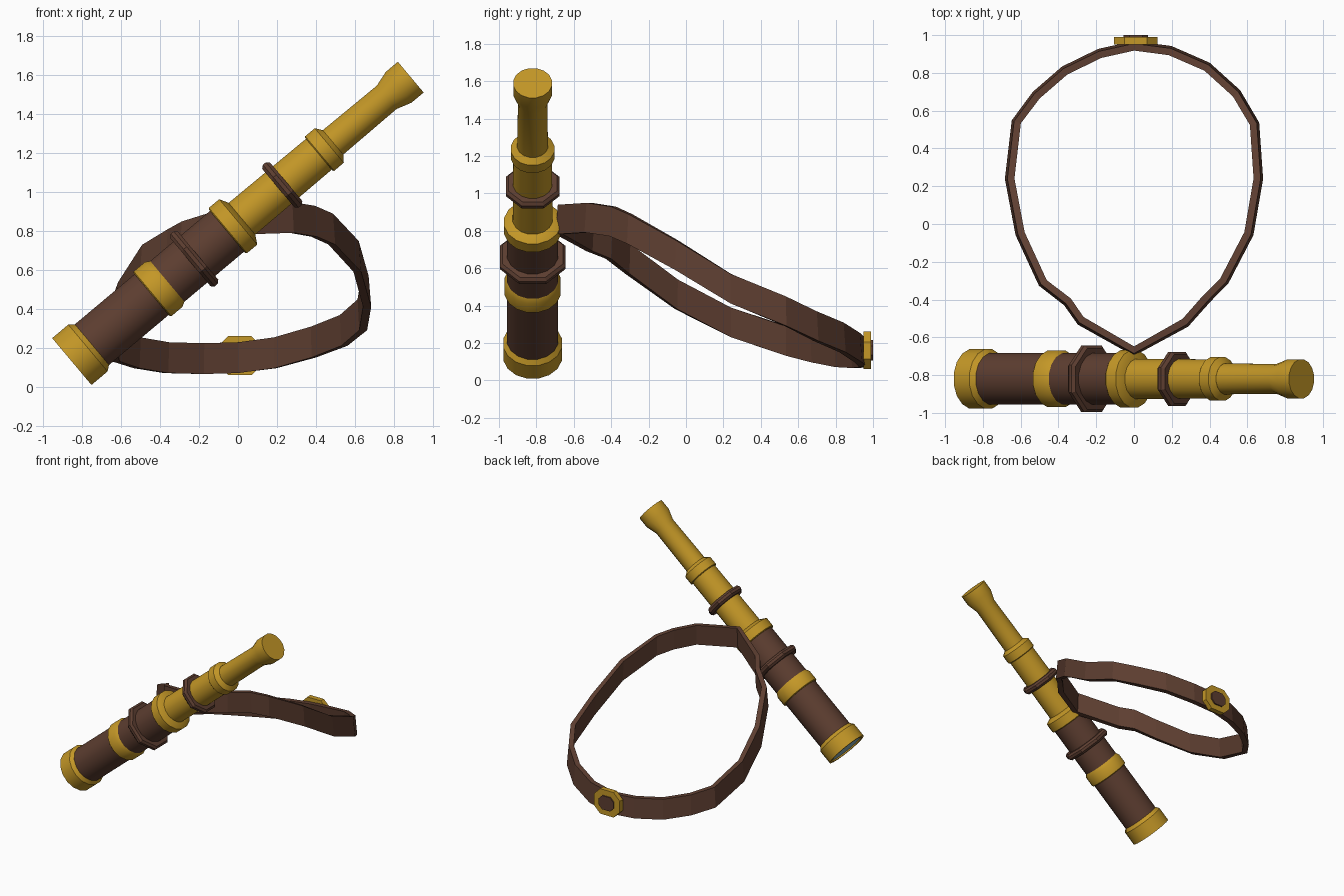
import bpy, bmesh, math
from mathutils import Matrix, Vector

cube = bpy.data.objects.get("Cube")
if cube:
    bpy.data.objects.remove(cube, do_unlink=True)


def make_material(name, color):
    mat = bpy.data.materials.new(name)
    mat.use_nodes = True
    mat.diffuse_color = (*color, 1)
    mat.node_tree.nodes["Principled BSDF"].inputs["Base Color"].default_value = (*color, 1)
    return mat


brass = make_material("brass", (0.55, 0.31, 0.02))
leather = make_material("brown leather", (0.11, 0.048, 0.03))
glass = make_material("lens glass", (0.25, 0.42, 0.5))

# The tube axis leans from the lower right end to the upper left end
AXIS = Matrix.Translation((-0.853, -0.82, 0.13)) @ Matrix.Rotation(math.radians(50), 4, "Y")


def finish(name, bm, materials, smooth=False):
    bmesh.ops.recalc_face_normals(bm, faces=bm.faces)
    mesh = bpy.data.meshes.new(name)
    bm.to_mesh(mesh)
    bm.free()
    for mat in materials:
        mesh.materials.append(mat)
    obj = bpy.data.objects.new(name, mesh)
    bpy.context.collection.objects.link(obj)
    if smooth:
        bpy.ops.object.select_all(action="DESELECT")
        obj.select_set(True)
        bpy.context.view_layer.objects.active = obj
        bpy.ops.object.shade_smooth_by_angle(angle=math.radians(30))
    return obj


def bridge(bm, loops, closed=False):
    """Join successive vertex loops with quads."""
    pairs = list(zip(loops, loops[1:]))
    if closed:
        pairs.append((loops[-1], loops[0]))
    for a, b in pairs:
        n = len(a)
        for i in range(n):
            j = (i + 1) % n
            bm.faces.new((a[i], a[j], b[j], b[i]))


def lathe(name, profile, mat, sides=16, closed=False, smooth=True):
    """Turn (distance along the tube, radius) pairs around the tube axis."""
    bm = bmesh.new()
    loops = []
    for t, r in profile:
        angles = [2 * math.pi * (i + 0.5) / sides for i in range(sides)]
        loops.append([bm.verts.new(AXIS @ Vector((r * math.cos(a), r * math.sin(a), t)))
                      for a in angles])
    bridge(bm, loops, closed)
    if not closed:
        bm.faces.new(loops[0])
        bm.faces.new(loops[-1])
    return finish(name, bm, [mat], smooth)


def collar(name, start, end, radius, inner):
    lathe(name, [(start, inner), (start, radius - 0.006), (start + 0.006, radius),
                 (end - 0.025, radius), (end, inner)], brass)


# Telescoping tubes
lathe("main_barrel", [(0.02, 0.139), (1.06, 0.139)], leather)
lathe("middle_tube", [(1.05, 0.109), (1.68, 0.105)], brass)
lathe("eyepiece_tube", [(1.67, 0.084), (2.11, 0.08), (2.19, 0.105), (2.271, 0.105)], brass)

# Front cap with its recessed lens
lathe("front_cap", [(0.03, 0.135), (0, 0.14), (0, 0.16), (0.108, 0.16), (0.135, 0.139)],
      brass, closed=True)
lathe("lens", [(0.01, 0.138), (0.03, 0.138)], glass)

# Brass collars between the sections
collar("barrel_collar", 0.535, 0.64, 0.153, 0.139)
collar("barrel_end_collar", 1.04, 1.14, 0.155, 0.109)
collar("middle_collar", 1.655, 1.75, 0.118, 0.084)

# Leather rings that hold the strap
for name, t, inner, outer in (("lower_strap_ring", 0.82, 0.13, 0.19),
                              ("upper_strap_ring", 1.41, 0.1, 0.155)):
    lathe(name, [(t - 0.026, inner), (t - 0.026, outer - 0.015), (t - 0.01, outer),
                 (t + 0.01, outer), (t + 0.026, outer - 0.015), (t + 0.026, inner)],
          leather, sides=8, closed=True, smooth=False)

# Strap: a flat band along a closed loop
path = [Vector(p) for p in (
    (0, -.67, .86), (.27, -.52, .87), (.385, -.39, .85), (.475, -.3, .81),
    (.605, -.05, .67), (.655, .24, .49), (.635, .53, .37), (.54, .69, .29),
    (.385, .83, .23), (.19, .915, .175), (0, .94, .15), (-.18, .9, .145),
    (-.365, .81, .15), (-.515, .68, .175), (-.62, .54, .21), (-.655, .24, .31),
    (-.6, -.05, .46), (-.48, -.31, .65), (-.35, -.41, .73), (-.28, -.51, .77))]
bm = bmesh.new()
loops = []
for i, p in enumerate(path):
    tangent = path[(i + 1) % len(path)] - path[i - 1]
    out = Vector((tangent.y, -tangent.x, 0)).normalized() * 0.022
    up = Vector((0, 0, 0.079))
    loops.append([bm.verts.new(p + c) for c in
                  (out * 1.3 - up, out * 0.7 + up, -out + up, -out * 0.6 - up)])
bridge(bm, loops, closed=True)
finish("strap", bm, [leather])


def chamfered_loop(bm, width, height, cut, y):
    """Octagonal outline of a rectangle with cut corners, centred on the buckle."""
    w, h = width / 2, height / 2
    quarter = [(w, h - cut), (w - cut, h)]
    points = quarter + [(-x, z) for x, z in reversed(quarter)]
    points += [(-x, -z) for x, z in points]
    return [bm.verts.new((0.01 + x, y, 0.16 + z)) for x, z in points]


# Buckle at the back of the strap
bm = bmesh.new()
bridge(bm, [chamfered_loop(bm, *size) for size in (
    (0.23, 0.2, 0.055, 0.95), (0.23, 0.2, 0.055, 0.99),
    (0.13, 0.11, 0.03, 0.99), (0.13, 0.11, 0.03, 0.95))], closed=True)
finish("buckle_frame", bm, [brass])

bm = bmesh.new()
ends = [chamfered_loop(bm, 0.13, 0.11, 0.03, y) for y in (0.95, 1.0)]
bridge(bm, ends)
for end in ends:
    bm.faces.new(end)
finish("buckle_center", bm, [leather])
